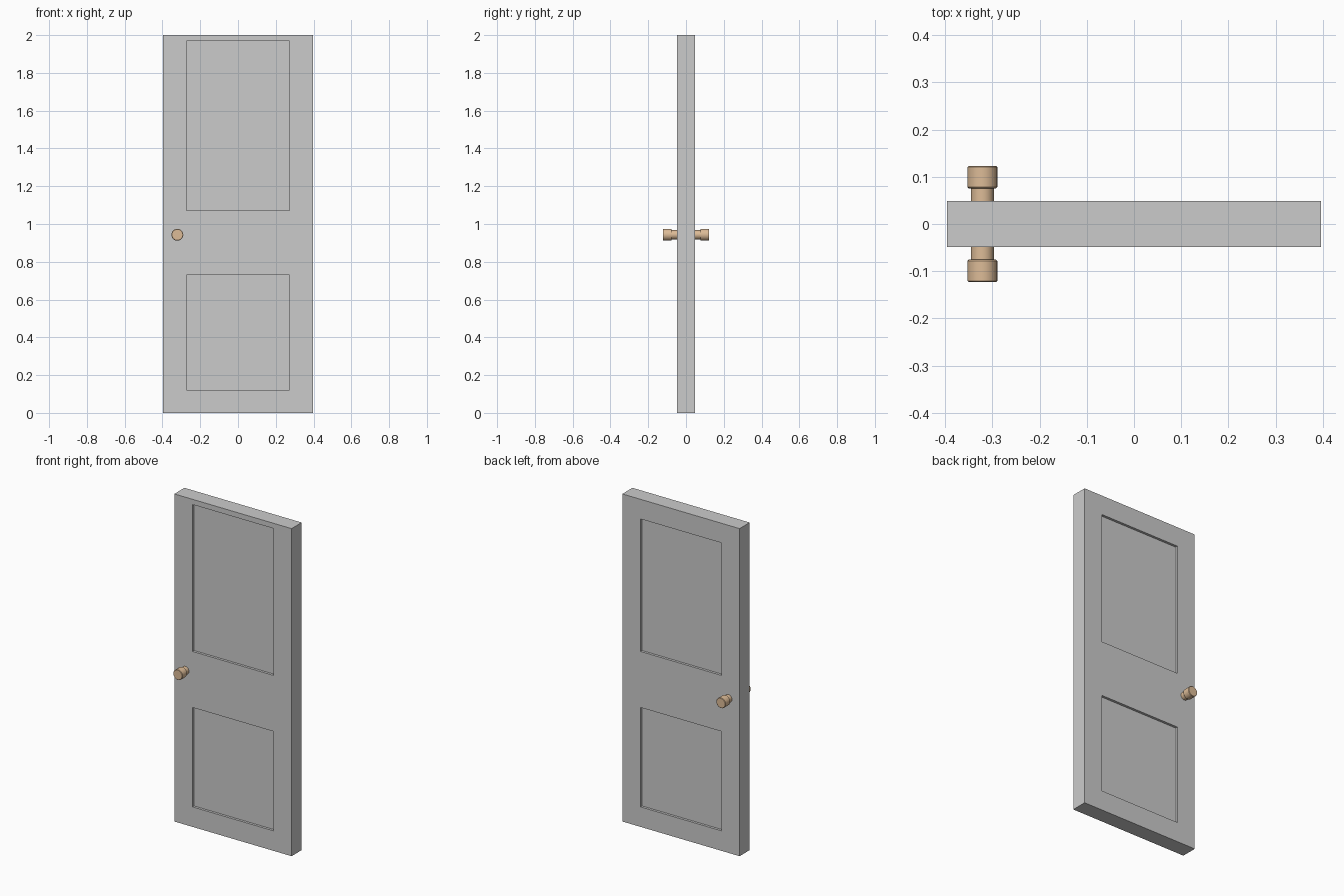
import bpy, bmesh
from math import cos, sin, pi, radians

if "Cube" in bpy.data.objects:
    bpy.data.objects.remove(bpy.data.objects["Cube"])

W, T = 0.396, 0.0487          # half width, half thickness of the slab
RECESS = 0.015


def add_box(bm, x0, x1, y0, y1, z0, z1):
    geo = bmesh.ops.create_cube(bm, size=1)["verts"]
    for v in geo:
        v.co = (x1 if v.co.x > 0 else x0,
                y1 if v.co.y > 0 else y0,
                z1 if v.co.z > 0 else z0)


def to_object(bm, name):
    bmesh.ops.recalc_face_normals(bm, faces=bm.faces[:])
    mesh = bpy.data.meshes.new(name)
    bm.to_mesh(mesh)
    bm.free()
    ob = bpy.data.objects.new(name, mesh)
    bpy.context.collection.objects.link(ob)
    return ob


def activate(ob):
    bpy.ops.object.select_all(action='DESELECT')
    ob.select_set(True)
    bpy.context.view_layer.objects.active = ob


# Door slab
bm = bmesh.new()
add_box(bm, -W, W, -T, T, 0, 2)
door = to_object(bm, "door_slab")

# Recessed panels: the upper one is taller on the front than on the back
bm = bmesh.new()
for side, upper_top in ((-1, 1.968), (1, 1.88)):
    y0, y1 = sorted((side * (T - RECESS), side * (T + 0.05)))
    for z0, z1 in ((0.122, 0.729), (1.071, upper_top)):
        add_box(bm, -0.2725, 0.2725, y0, y1, z0, z1)
cutter = to_object(bm, "panel_cutter")
cutter.hide_render = True

mod = door.modifiers.new("panels", 'BOOLEAN')
mod.operation = 'DIFFERENCE'
mod.solver = 'EXACT'
mod.object = cutter
activate(door)
bpy.ops.object.modifier_apply(modifier=mod.name)
bpy.data.objects.remove(cutter)

# Knobs: turned profile (radius, distance from door centre)
brass = bpy.data.materials.new("knob_tan")
brass.diffuse_color = (0.72, 0.5, 0.31, 1)
brass.use_nodes = True
brass.node_tree.nodes["Principled BSDF"].inputs["Base Color"].default_value = brass.diffuse_color
PROFILE = [(0.0243, T - 0.005), (0.0243, 0.0755), (0.029, 0.0755), (0.0315, 0.078),
           (0.0315, 0.1205), (0.029, 0.123)]
SIDES = 24


def make_knob(name, side):
    bm = bmesh.new()
    rings = [[bm.verts.new((-0.321 + r * cos(2 * pi * i / SIDES), side * d,
                            0.943 + r * sin(2 * pi * i / SIDES)))
              for i in range(SIDES)] for r, d in PROFILE]
    for a, b in zip(rings, rings[1:]):
        for i in range(SIDES):
            j = (i + 1) % SIDES
            bm.faces.new((a[i], a[j], b[j], b[i]))
    bm.faces.new(rings[0])
    bm.faces.new(rings[-1])
    ob = to_object(bm, name)
    ob.data.materials.append(brass)
    activate(ob)
    bpy.ops.object.shade_smooth_by_angle(angle=radians(30))


make_knob("front_knob", -1)
make_knob("back_knob", 1)
